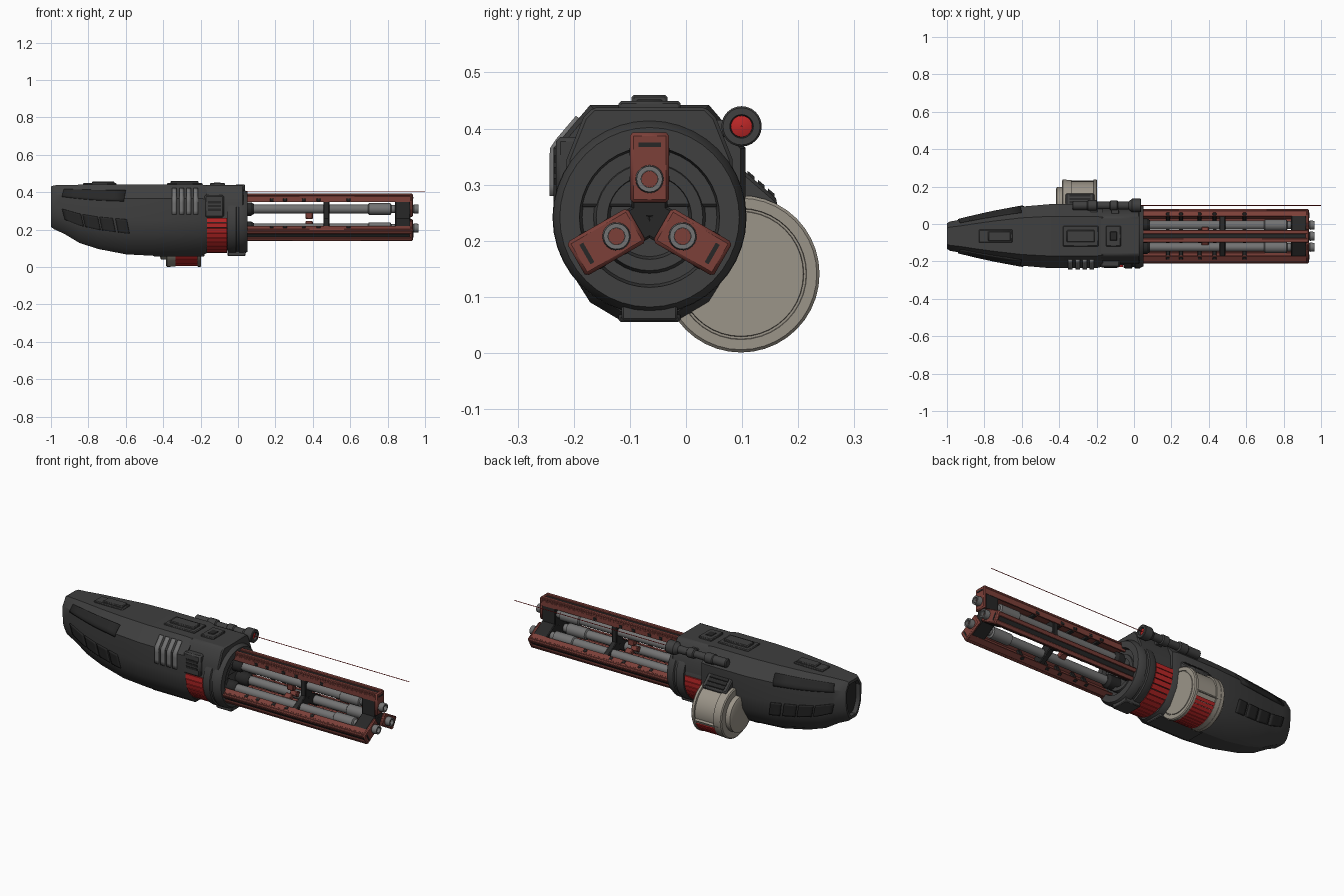
import bpy, bmesh
from math import sin, cos, pi, radians
from mathutils import Matrix, Vector

if "Cube" in bpy.data.objects:
    bpy.data.objects.remove(bpy.data.objects["Cube"])

AY, AZ = -0.065, 0.242          # barrel axis
DY, DZ = 0.098, 0.141           # drum axis


def mat(name, *c):
    m = bpy.data.materials.new(name)
    m.diffuse_color = (*c, 1)
    m.use_nodes = True
    m.node_tree.nodes["Principled BSDF"].inputs["Base Color"].default_value = m.diffuse_color
    return m


DARK = mat("dark_shell", .05, .05, .05)
BLACK = mat("black_panel", .02, .02, .02)
RUST = mat("rust_red", .2, .05, .04)
RED = mat("bright_red", .5, .02, .02)
SAND = mat("sand", .33, .3, .25)
STEEL = mat("steel", .17, .17, .17)


def finish(name, verts, faces, m, bevel=0, angle=30):
    me = bpy.data.meshes.new(name)
    me.from_pydata(verts, [], faces)
    bm = bmesh.new()
    bm.from_mesh(me)
    bmesh.ops.recalc_face_normals(bm, faces=bm.faces[:])
    bm.to_mesh(me)
    bm.free()
    me.materials.append(m)
    o = bpy.data.objects.new(name, me)
    bpy.context.collection.objects.link(o)
    if bevel:
        b = o.modifiers.new("bevel", 'BEVEL')
        b.width, b.segments = bevel, 1
    bpy.ops.object.select_all(action='DESELECT')
    bpy.context.view_layer.objects.active = o
    o.select_set(True)
    bpy.ops.object.shade_smooth_by_angle(angle=radians(angle))
    return o


def loft(name, rings, m, bevel=0, caps=True):
    n = len(rings[0])
    v = [p for r in rings for p in r]
    f = [(i*n+j, i*n+(j+1) % n, (i+1)*n+(j+1) % n, (i+1)*n+j)
         for i in range(len(rings)-1) for j in range(n)]
    if caps:
        f += [tuple(range(n)), tuple(range(len(v)-n, len(v)))]
    return finish(name, v, f, m, bevel)


def prism(name, poly, x0, x1, m, bevel=0):
    return loft(name, [[(x, y, z) for y, z in poly] for x in (x0, x1)], m, bevel)


def box(name, x0, x1, y0, y1, z0, z1, m, bevel=.004):
    return prism(name, [(y0, z0), (y1, z0), (y1, z1), (y0, z1)], x0, x1, m, bevel)


def lathe(name, prof, cy, cz, m, n=32):
    return loft(name, [[(x, cy+r*cos(2*pi*i/n), cz+r*sin(2*pi*i/n)) for i in range(n)]
                       for x, r in prof], m)


def arc_slats(name, x0, x1, cy, cz, r0, r1, a0, a1, n, m):
    v, f = [], []
    step = (a1-a0)/n
    for i in range(n):
        b = len(v)
        for x in (x0, x1):
            for r, k in ((r0, .06), (r1, .06), (r1, .94), (r0, .94)):
                a = radians(a0+(i+k)*step)
                v.append((x, cy+r*cos(a), cz+r*sin(a)))
        f += [tuple(b+k for k in q) for q in
              ((0, 1, 2, 3), (4, 5, 6, 7), (0, 1, 5, 4), (1, 2, 6, 5), (2, 3, 7, 6), (3, 0, 4, 7))]
    return finish(name, v, f, m)


# Main shell: stations of (x, top, bottom, half width)
ST = [(-1, .43, .215, .068), (-.985, .437, .203, .078), (-.93, .438, .178, .088),
      (-.85, .44, .13, .108), (-.75, .44, .097, .13), (-.6, .442, .068, .158),
      (-.45, .442, .06, .171), (-.2, .442, .06, .171), (-.165, .436, .075, .162)]
HALF = [(.62, 1), (1, .8), (1, .5), (.93, .3), (.62, .08), (.32, 0)]


def half_section(x):
    for a, b in zip(ST, ST[1:]):
        if x <= b[0]:
            t = (x-a[0])/(b[0]-a[0])
            zt, zb, w = (a[i]+(b[i]-a[i])*t for i in (1, 2, 3))
            return [(w*p, zb+(zt-zb)*q) for p, q in HALF]


def ring(x, k=1):
    h = half_section(x)
    pts = h + [(-y, z) for y, z in reversed(h)]
    return [(x, AY+y*k, .325+(z-.325)*k) for y, z in pts]


rings = [ring(s[0]) for s in ST]
inner = ring(-1, .85)
loft("rear_shell", [[(p[0]+.03, *p[1:]) for p in inner], inner] + rings, DARK)
prism("rear_inset", [p[1:] for p in inner], -.975, -.968, BLACK)


# Panels that follow the shell surface
def patch(name, xa, xb, ua, ub, m, sides=(-1, 1), out=.005, nx=5, nu=8, slant=0):
    for s in sides:
        v = []
        for i in range(nx+1):
            for j in range(nu+1):
                u = ua+(ub-ua)*j/nu
                x = xa+(xb-xa)*i/nx + slant*j/nu
                h = half_section(x)
                k = min(int(u), 4)
                y, z = (h[k][c]+(h[k+1][c]-h[k][c])*(u-k) for c in (0, 1))
                v.append((x, AY+s*(y+.001), z))
        f = [(i*(nu+1)+j, i*(nu+1)+j+1, (i+1)*(nu+1)+j+1, (i+1)*(nu+1)+j)
             for i in range(nx) for j in range(nu)]
        o = finish(name, v, f, m)
        d = o.modifiers.new("solid", 'SOLIDIFY')
        d.thickness, d.offset = out*2, 0


patch("upper_side_panel", -.93, -.6, .45, 1.15, BLACK, slant=-.01)
for a, b in ((-.94, -.84), (-.83, -.75), (-.74, -.67), (-.655, -.595)):
    patch("lower_side_panel", a, b, 2.0, 3.0, BLACK, slant=.015)
for i in range(4):
    x = -.352+.038*i
    patch("vent_rib", x, x+.024, .3, 1.75, STEEL, sides=(-1,), out=.006, nx=1)

# Front housing, collar and bracket details
lathe("front_core", [(-.2, .155), (-.01, .155)], AY, AZ, DARK, 40)
lathe("front_collar", [(-.055, .15), (-.055, .168), (-.045, .173), (-.012, .173), (-.008, .166),
                       (.002, .166), (.006, .172), (.03, .172), (.052, .16), (.052, .125),
                       (.02, .12), (.02, .1), (.035, .095), (.035, .075), (.01, .07)],
      AY, AZ, DARK, 40)
prism("upper_housing", [(AY+y, z) for y, z in
      ((-.1, .438), (.1, .438), (.118, .42), (.148, .345), (.15, .26), (-.15, .26), (-.148, .345), (-.118, .42))],
      -.2, .03, DARK, .006)
arc_slats("front_red_band", -.165, -.06, AY, AZ, .15, .166, 172, 368, 20, RED)
box("side_box", -.18, -.075, -.232, -.18, .265, .385, DARK, .008)
for z in (.3, .32, .34):
    box("side_box_slot", -.16, -.09, -.235, -.22, z, z+.012, BLACK, 0)
box("keel_plate", -.45, -.18, -.12, -.01, .055, .08, DARK)
box("collar_foot", -.055, .04, -.115, -.015, .058, .09, DARK)

# Top plates
box("rear_spine", -.83, -.65, -.1, -.03, .43, .449, DARK)
box("rear_spine_cap", -.78, -.66, -.092, -.038, .44, .458, DARK)
box("mid_top_plate", -.38, -.19, -.12, -.01, .43, .449, DARK)
box("mid_top_cap", -.36, -.21, -.097, -.033, .44, .46, DARK)
box("front_top_plate", -.15, -.07, -.12, -.01, .43, .449, DARK)
box("front_top_slot", -.13, -.09, -.09, -.04, .44, .452, BLACK)

# Three barrels with rails, laid out upward then turned around the axis
for k in range(3):
    parts = []

    def arm(name, x0, x1, t, r0, r1, m, bevel=.004, c=0):
        parts.append(box(name, x0, x1, AY+c-t, AY+c+t, AZ+r0, AZ+r1, m, bevel))

    arm("rail", .02, .93, .033, .12, .14, RUST)
    for s in (-1, 1):
        arm("rail_lip", .02, .93, .011, .138, .151, RUST, .003, s*.022)
        arm("rail_flange", .02, .93, .004, .105, .13, RUST, 0, s*.03)
    arm("rail_groove", .03, .92, .011, .138, .143, BLACK, 0)
    for x in (.17, .24, .34, .42, .58):
        arm("rail_clip", x, x+.022, .036, .108, .126, BLACK, .003)
    arm("mid_bracket", .457, .488, .03, 0, .125, BLACK)
    arm("end_block", .84, .922, .032, 0, .135, BLACK)
    arm("end_plate", .918, .935, .035, .026, .151, RUST, .006)
    arm("end_slot", .93, .937, .02, .125, .133, BLACK, 0)
    arm("inner_spacer", .36, .4, .015, .015, .05, RUST)
    by, bz = AY, AZ+.068
    parts.append(lathe("barrel", [(0, .024), (.695, .024), (.7, .031), (.815, .031), (.82, .022),
                                  (.938, .022), (.94, .025), (.965, .023), (.965, .015), (.945, .015)],
                       by, bz, STEEL, 20))
    parts.append(lathe("bore", [(.94, .0148), (.948, .0148)], by, bz, RUST, 16))
    parts.append(lathe("barrel_root", [(0, .036), (.07, .036), (.085, .026)], by, bz, BLACK, 20))
    M = (Matrix.Translation((0, AY, AZ)) @ Matrix.Rotation(k*2*pi/3, 4, 'X')
         @ Matrix.Translation((0, -AY, -AZ)))
    for p in parts:
        p.data.transform(M)

# Ammunition drum and feed chute
lathe("drum", [(-.418, .085), (-.412, .1), (-.385, .1), (-.385, .134), (-.38, .14), (-.362, .14),
               (-.36, .131), (-.217, .131), (-.215, .14), (-.202, .14), (-.197, .135), (-.197, .117),
               (-.201, .116), (-.201, .112), (-.197, .111)], DY, DZ, SAND, 40)
arc_slats("drum_red_band", -.36, -.217, DY, DZ, .12, .137, 195, 335, 16, RED)
arc_slats("drum_cover", -.36, -.217, DY, DZ, .12, .139, -22, 80, 1, SAND)
lathe("drum_shell", [(-.362, .1385), (-.335, .1385)], DY, DZ, SAND, 40)
prism("feed_chute", [(-.02, .38), (.08, .345), (.165, .272), (.1, .14), (-.02, .12)], -.365, -.212, DARK, .006)
for i in range(4):
    y, z = .092+.018*i, .336-.0155*i
    prism("chute_slat", [(y, z-.01), (y+.012, z-.02), (y+.012, z-.006), (y, z+.004)],
          -.345, -.232, BLACK)

# Laser sight and beam
LY, LZ = .099, .404
lathe("sight_tube", [(-.33, .018), (-.325, .024), (-.25, .024), (-.245, .028), (-.2, .028), (-.195, .02),
                     (-.13, .02), (-.125, .027), (-.09, .027), (-.085, .021), (-.03, .021), (-.01, .036),
                     (.035, .036), (.038, .033), (.038, .021), (.02, .019)], LY, LZ, DARK, 24)
lathe("sight_lens", [(.015, .0195), (.026, .019), (.03, .008)], LY, LZ, RED, 20)
lathe("laser_beam", [(.02, .0018), (1, .0018)], LY, LZ, RED, 6)
for x in (-.235, -.12):
    box("sight_mount", x, x+.04, .03, .1, .385, .415, DARK)
